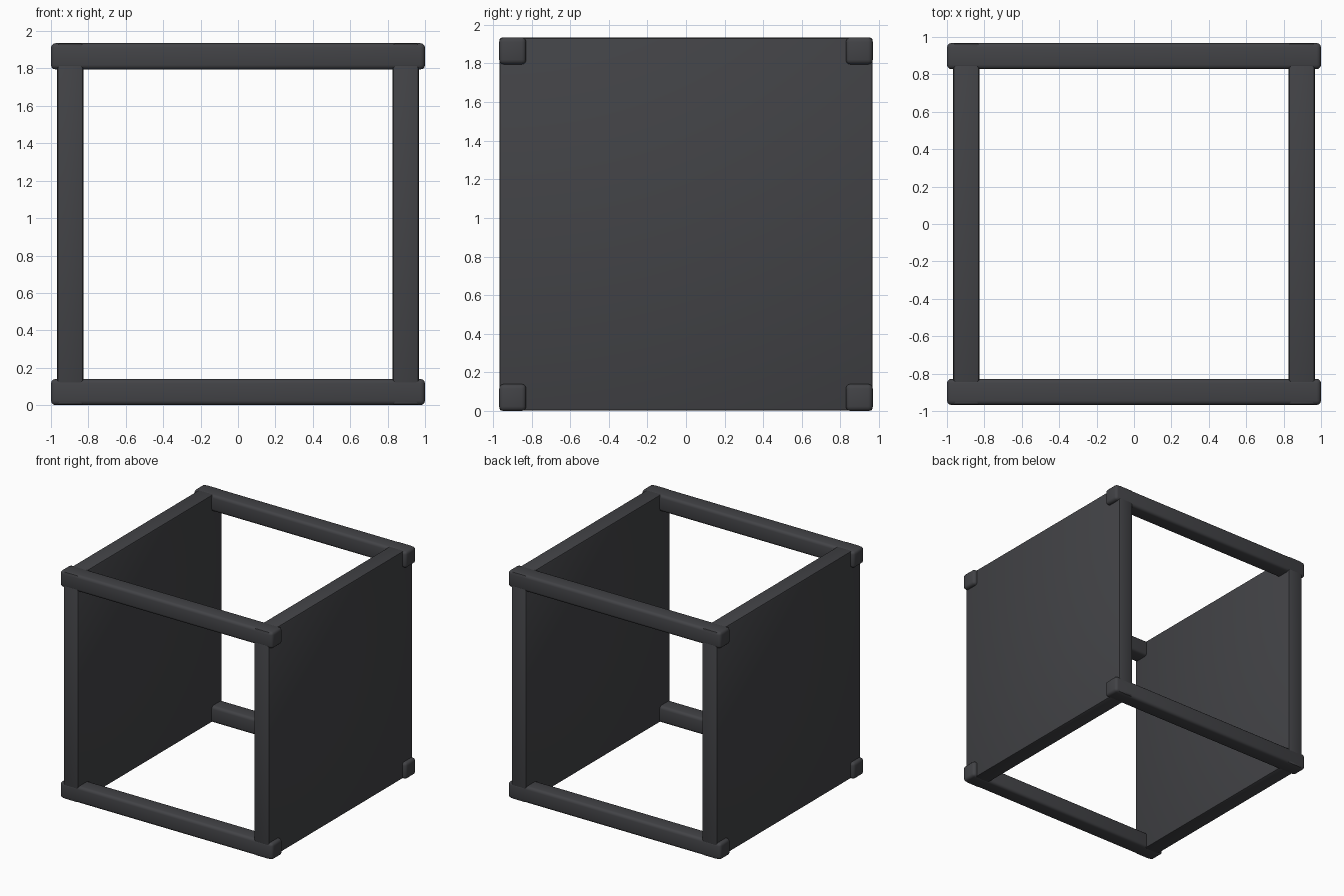
import bpy

if "Cube" in bpy.data.objects:
    bpy.data.objects.remove(bpy.data.objects["Cube"])

H = 1.935          # overall height and depth
T = 0.14           # bar and panel thickness
OUT = 0.967        # outer face of the side panels

mat = bpy.data.materials.new("dark_grey")
mat.diffuse_color = (0.055, 0.056, 0.062, 1)
mat.use_nodes = True
mat.node_tree.nodes["Principled BSDF"].inputs["Base Color"].default_value = mat.diffuse_color


def box(name, center, size, bevel, segments):
    bpy.ops.mesh.primitive_cube_add(size=1, location=center)
    ob = bpy.context.object
    ob.name = name
    ob.scale = size
    bpy.ops.object.transform_apply(location=False, rotation=False, scale=True)
    mod = ob.modifiers.new("rounded_edges", "BEVEL")
    mod.width = bevel
    mod.segments = segments
    bpy.ops.object.modifier_apply(modifier=mod.name)
    ob.data.materials.append(mat)
    bpy.ops.object.shade_smooth_by_angle()
    return ob


# Solid side panels, a hair inside the rails' outer faces
for side, sx in (("left", -1), ("right", 1)):
    box(side + "_panel", (sx * (OUT - T / 2), 0, H / 2),
        (T, H - 0.003, H - 0.003), 0.012, 2)

# Four rails along x whose ends stick out past the panels
for row, sy in (("front", -1), ("back", 1)):
    for level, z in (("lower", T / 2), ("upper", H - T / 2)):
        box(f"{row}_{level}_rail", (0, sy * (H - T) / 2, z),
            (2, T, T), 0.024, 3)
